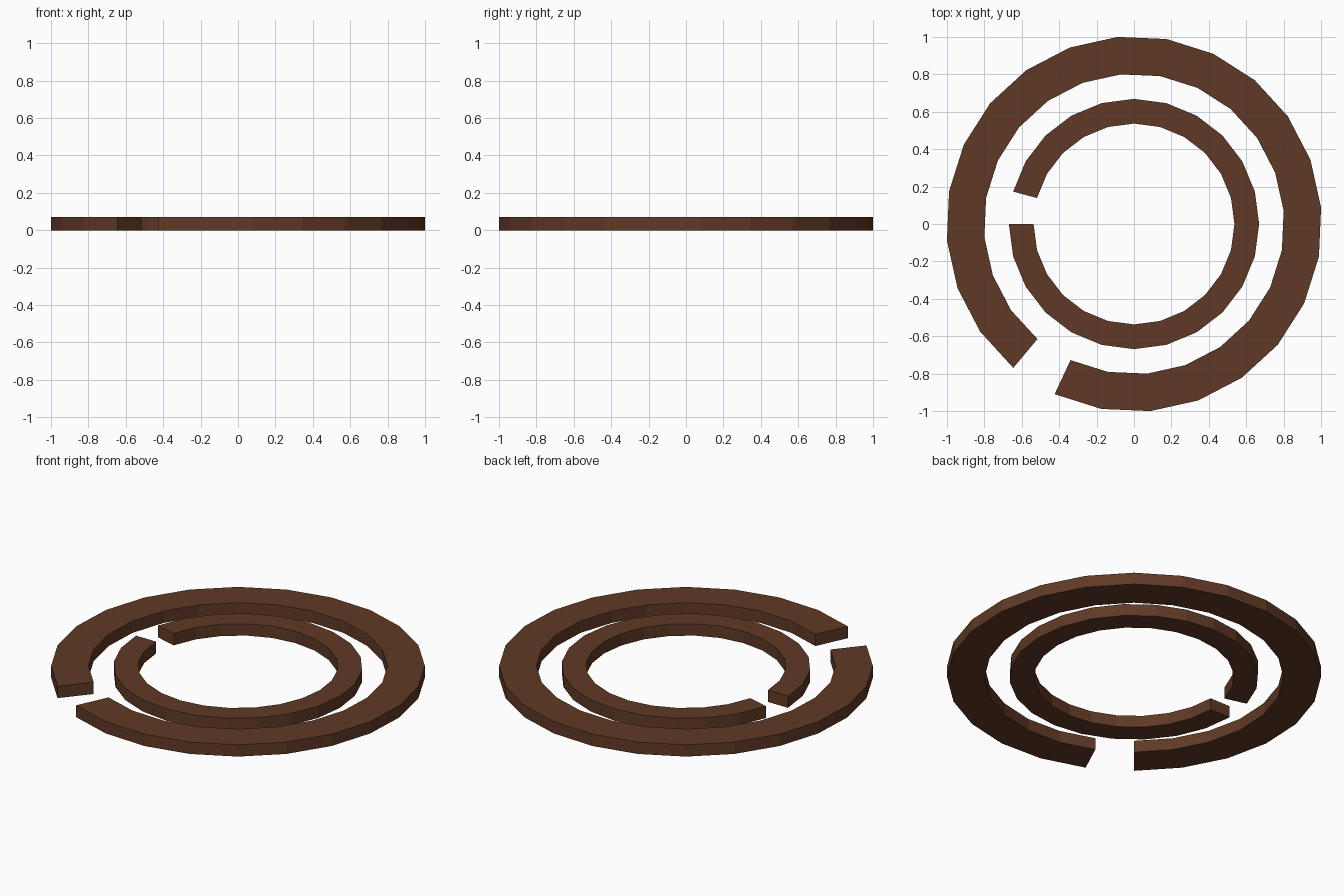
import bpy, bmesh, math

if "Cube" in bpy.data.objects:
    bpy.data.objects.remove(bpy.data.objects["Cube"])

HEIGHT = 0.07
STEPS = 24  # 15 degree facets, one of them left open as the gap

brown = bpy.data.materials.new("dark_brown")
brown.diffuse_color = (0.117, 0.042, 0.019, 1)
brown.use_nodes = True
brown.node_tree.nodes["Principled BSDF"].inputs["Base Color"].default_value = brown.diffuse_color


def split_ring(name, r_in, r_out, start_deg):
    """Flat ring with one open facet, starting at start_deg, counter-clockwise."""
    bm = bmesh.new()
    rows = []
    for i in range(STEPS):
        a = math.radians(start_deg + i * 360 / STEPS)
        rows.append([bm.verts.new((r * math.cos(a), r * math.sin(a), z))
                     for r, z in ((r_in, 0), (r_out, 0), (r_out, HEIGHT), (r_in, HEIGHT))])
    for a, b in zip(rows, rows[1:]):
        for k in range(4):
            n = (k + 1) % 4
            bm.faces.new((a[k], a[n], b[n], b[k]))
    # end caps at the gap
    bm.faces.new(rows[0])
    bm.faces.new(rows[-1])
    bmesh.ops.recalc_face_normals(bm, faces=bm.faces)
    mesh = bpy.data.meshes.new(name)
    bm.to_mesh(mesh)
    bm.free()
    mesh.materials.append(brown)
    bpy.context.collection.objects.link(bpy.data.objects.new(name, mesh))


split_ring("outer_ring", 0.803, 1.004, 245)
split_ring("inner_ring", 0.537, 0.669, 180)
